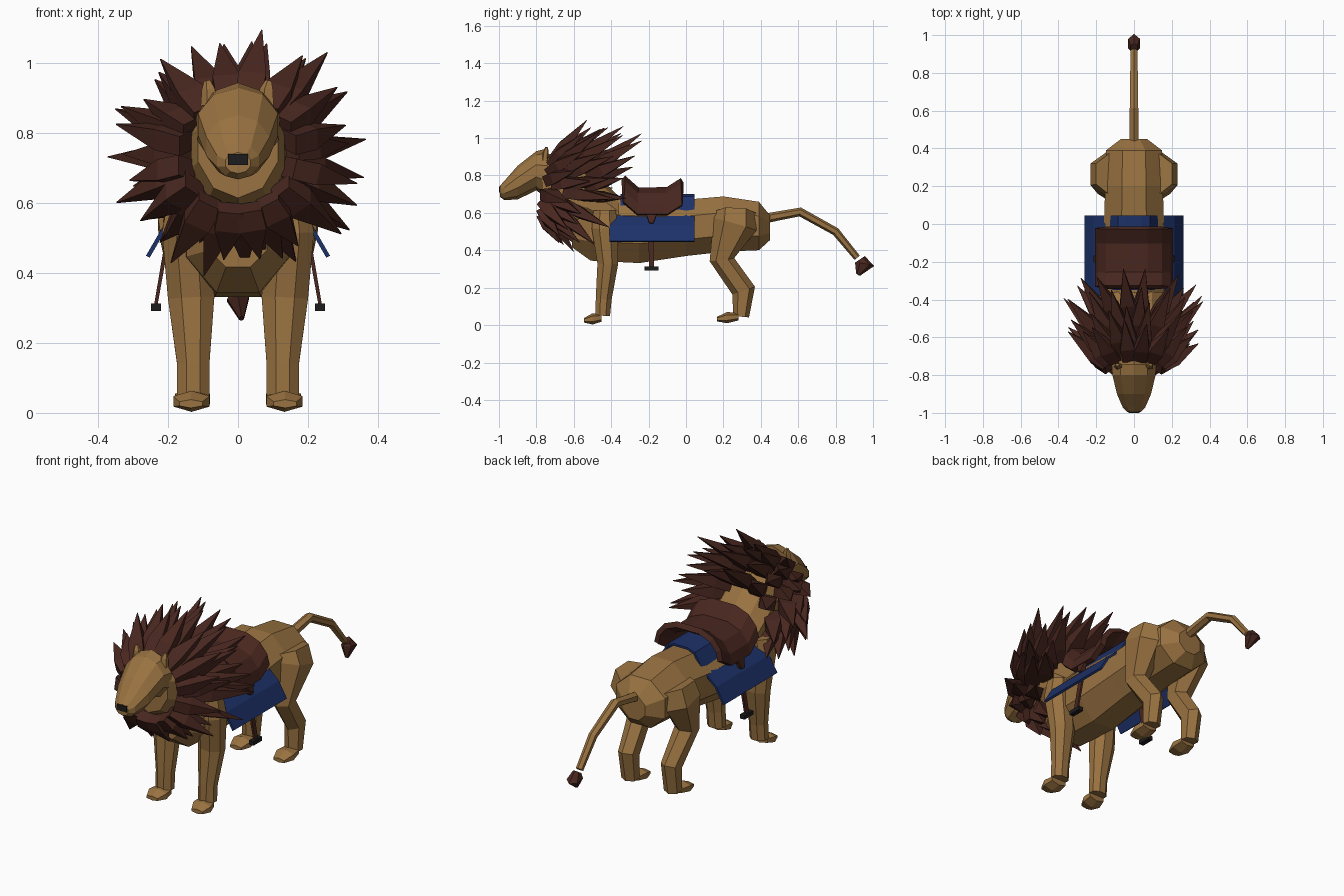
import bpy, bmesh, math, random
from mathutils import Vector

random.seed(11)
if "Cube" in bpy.data.objects:
    bpy.data.objects.remove(bpy.data.objects["Cube"])


def material(name, rgb):
    m = bpy.data.materials.new(name)
    m.use_nodes = True
    colour = (*rgb, 1)
    m.diffuse_color = colour
    bsdf = m.node_tree.nodes["Principled BSDF"]
    bsdf.inputs["Base Color"].default_value = colour
    bsdf.inputs["Roughness"].default_value = 0.9
    return m


TAN = material("tan fur", (0.32, 0.17, 0.053))
BROWN = material("dark brown", (0.066, 0.02, 0.014))
BLUE = material("blue cloth", (0.012, 0.031, 0.14))
BLACK = material("black", (0.012, 0.012, 0.012))


def finish(name, bm, mat):
    bmesh.ops.recalc_face_normals(bm, faces=bm.faces[:])
    me = bpy.data.meshes.new(name)
    bm.to_mesh(me)
    bm.free()
    me.materials.append(mat)
    ob = bpy.data.objects.new(name, me)
    bpy.context.collection.objects.link(ob)
    return ob


def add_tube(bm, sections, sides, axis=None):
    """Loft through sections (x, y, z, side radius, other radius)."""
    pts = [Vector(s[:3]) for s in sections]
    rings = []
    for i, s in enumerate(sections):
        t = axis or (pts[min(i + 1, len(pts) - 1)] - pts[max(i - 1, 0)]).normalized()
        ref = Vector((1, 0, 0)) if abs(t.x) < 0.8 else Vector((0, 1, 0))
        side = (ref - t * ref.dot(t)).normalized()
        up = t.cross(side)
        ring = []
        for k in range(sides):
            a = math.tau * (k + 0.5) / sides
            ring.append(bm.verts.new(pts[i] + side * math.cos(a) * s[3] + up * math.sin(a) * s[4]))
        rings.append(ring)
    for r, q in zip(rings, rings[1:]):
        for k in range(sides):
            n = (k + 1) % sides
            bm.faces.new((r[k], r[n], q[n], q[k]))
    bm.faces.new(rings[0])
    bm.faces.new(rings[-1])


def tube(name, sections, sides, mat, axis=None):
    bm = bmesh.new()
    add_tube(bm, sections, sides, axis)
    return finish(name, bm, mat)


def sheet(name, rows, mat, thickness):
    bm = bmesh.new()
    grid = [[bm.verts.new(p) for p in row] for row in rows]
    for r, q in zip(grid, grid[1:]):
        for k in range(len(r) - 1):
            bm.faces.new((r[k], r[k + 1], q[k + 1], q[k]))
    ob = finish(name, bm, mat)
    mod = ob.modifiers.new("thickness", "SOLIDIFY")
    mod.thickness = thickness
    mod.offset = 0
    return ob


def box(name, centre, size, mat):
    bm = bmesh.new()
    bmesh.ops.create_cube(bm, size=1)
    for v in bm.verts:
        v.co = Vector(c + a * b for c, a, b in zip(centre, v.co, size))
    return finish(name, bm, mat)


Y = Vector((0, 1, 0))

# Torso, neck and head
tube("body", [(0, -0.61, 0.50, 0.09, 0.09), (0, -0.51, 0.52, 0.16, 0.19),
              (0, -0.25, 0.51, 0.175, 0.193), (0, 0, 0.52, 0.172, 0.163),
              (0, 0.2, 0.54, 0.165, 0.16), (0, 0.39, 0.53, 0.16, 0.14),
              (0, 0.45, 0.52, 0.075, 0.07)], 8, TAN, Y)
tube("neck", [(0, -0.36, 0.57, 0.16, 0.12), (0, -0.53, 0.68, 0.16, 0.17),
              (0, -0.72, 0.75, 0.14, 0.165), (0, -0.77, 0.765, 0.12, 0.15)], 10, TAN, Y)
tube("head", [(0, -0.74, 0.81, 0.125, 0.135), (0, -0.80, 0.825, 0.12, 0.105),
              (0, -0.90, 0.762, 0.095, 0.09), (0, -0.97, 0.72, 0.063, 0.052),
              (0, -0.995, 0.715, 0.038, 0.03)], 10, TAN, Y)
box("nose", (0, -0.982, 0.725), (0.056, 0.036, 0.032), BLACK)

# Tail
tube("tail", [(0, 0.42, 0.57, 0.028, 0.026), (0, 0.61, 0.605, 0.026, 0.024),
              (0, 0.80, 0.50, 0.023, 0.022), (0, 0.915, 0.36, 0.02, 0.018)], 6, TAN)
tube("tail_tuft", [(0, 0.935, 0.355, 0.02, 0.025), (0, 0.955, 0.325, 0.036, 0.052),
                   (0.01, 0.92, 0.27, 0.008, 0.012)], 6, BROWN)

# Paired parts
for s, label in ((1, "left"), (-1, "right")):
    def pair(name, sections, sides, mat, axis=None):
        tube(f"{label}_{name}", [(s * c[0], *c[1:]) for c in sections], sides, mat, axis)

    pair("ear", [(0.08, -0.755, 0.88, 0.027, 0.018), (0.083, -0.75, 0.925, 0.021, 0.016),
                 (0.088, -0.745, 0.95, 0.01, 0.008)], 5, TAN)
    pair("front_leg", [(0.14, -0.435, 0.61, 0.065, 0.065), (0.148, -0.435, 0.52, 0.075, 0.075),
                       (0.134, -0.418, 0.33, 0.072, 0.06), (0.128, -0.44, 0.14, 0.05, 0.046),
                       (0.128, -0.445, 0.05, 0.05, 0.042)], 8, TAN)
    pair("front_foot", [(0.135, -0.545, 0.026, 0.038, 0.012), (0.133, -0.50, 0.033, 0.06, 0.03),
                        (0.128, -0.452, 0.04, 0.052, 0.022)], 6, TAN, Y)
    pair("hind_leg", [(0.13, 0.265, 0.605, 0.085, 0.11), (0.15, 0.262, 0.54, 0.092, 0.12),
                      (0.14, 0.192, 0.35, 0.06, 0.066), (0.128, 0.308, 0.185, 0.05, 0.064),
                      (0.128, 0.295, 0.045, 0.046, 0.042)], 6, TAN)
    pair("hind_foot", [(0.13, 0.165, 0.032, 0.038, 0.012), (0.13, 0.22, 0.04, 0.058, 0.03),
                       (0.128, 0.28, 0.045, 0.048, 0.02)], 6, TAN, Y)
    pair("stirrup_strap", [(0.18, -0.185, 0.62, 0.009, 0.022), (0.207, -0.185, 0.47, 0.008, 0.021),
                           (0.235, -0.185, 0.31, 0.007, 0.019)], 4, BROWN)
    pair("saddle_tab", [(0.192, -0.185, 0.60, 0.014, 0.045), (0.208, -0.185, 0.545, 0.01, 0.014)],
         4, BROWN)
    box(f"{label}_stirrup", (s * 0.235, -0.185, 0.302), (0.028, 0.075, 0.022), BLACK)

# Mane: rings of leaf-shaped spikes sweeping back and outward
mane = bmesh.new()
for count, y0, zc, r, reach, length in ((16, -0.74, 0.735, 0.15, 0.345, 0.15),
                                        (16, -0.70, 0.74, 0.15, 0.36, 0.2),
                                        (15, -0.63, 0.73, 0.15, 0.355, 0.24),
                                        (13, -0.53, 0.70, 0.14, 0.31, 0.21)):
    phase = random.random()
    for k in range(count):
        a = math.tau * (k + phase + random.uniform(-0.2, 0.2)) / count
        if y0 > -0.6 and math.cos(a) < -0.6:
            continue
        out = Vector((math.sin(a), 0, math.cos(a)))
        base = Vector((0, y0 + 0.03 * math.cos(a), zc))
        root = base + out * r
        tip = base + out * reach * random.uniform(0.86, 1.08)
        tip.y += length * random.uniform(0.8, 1.1) + 0.04 * math.cos(a)
        mid = root.lerp(tip, 0.3) + out * 0.008
        add_tube(mane, [(*root, 0.052, 0.042), (*mid, 0.056, 0.044), (*tip, 0.002, 0.002)], 4)
finish("mane", mane, BROWN)


def mirrored(half):
    """Symmetric cross-section from (x, z) pairs, listed outward."""
    return [(-x, z) for x, z in reversed(half)] + list(half)


# Saddle blanket, its side flaps reaching further forward
drape = mirrored([(0.04, 0.695), (0.08, 0.682), (0.125, 0.605), (0.21, 0.53), (0.258, 0.447)])
sheet("saddle_blanket", [[(x, -0.41 if abs(x) > 0.2 else -0.35, z) for x, z in drape],
                         [(x, 0.045, z) for x, z in drape]], BLUE, 0.012)

# Saddle with raised front and back
arch = mirrored([(0.07, -0.012), (0.14, -0.04), (0.18, -0.09), (0.192, -0.145)])
sheet("saddle", [[(x, y, z + dz) for x, dz in arch]
                 for y, z in ((-0.335, 0.80), (-0.26, 0.735), (-0.10, 0.735), (-0.02, 0.785))],
      BROWN, 0.03)
